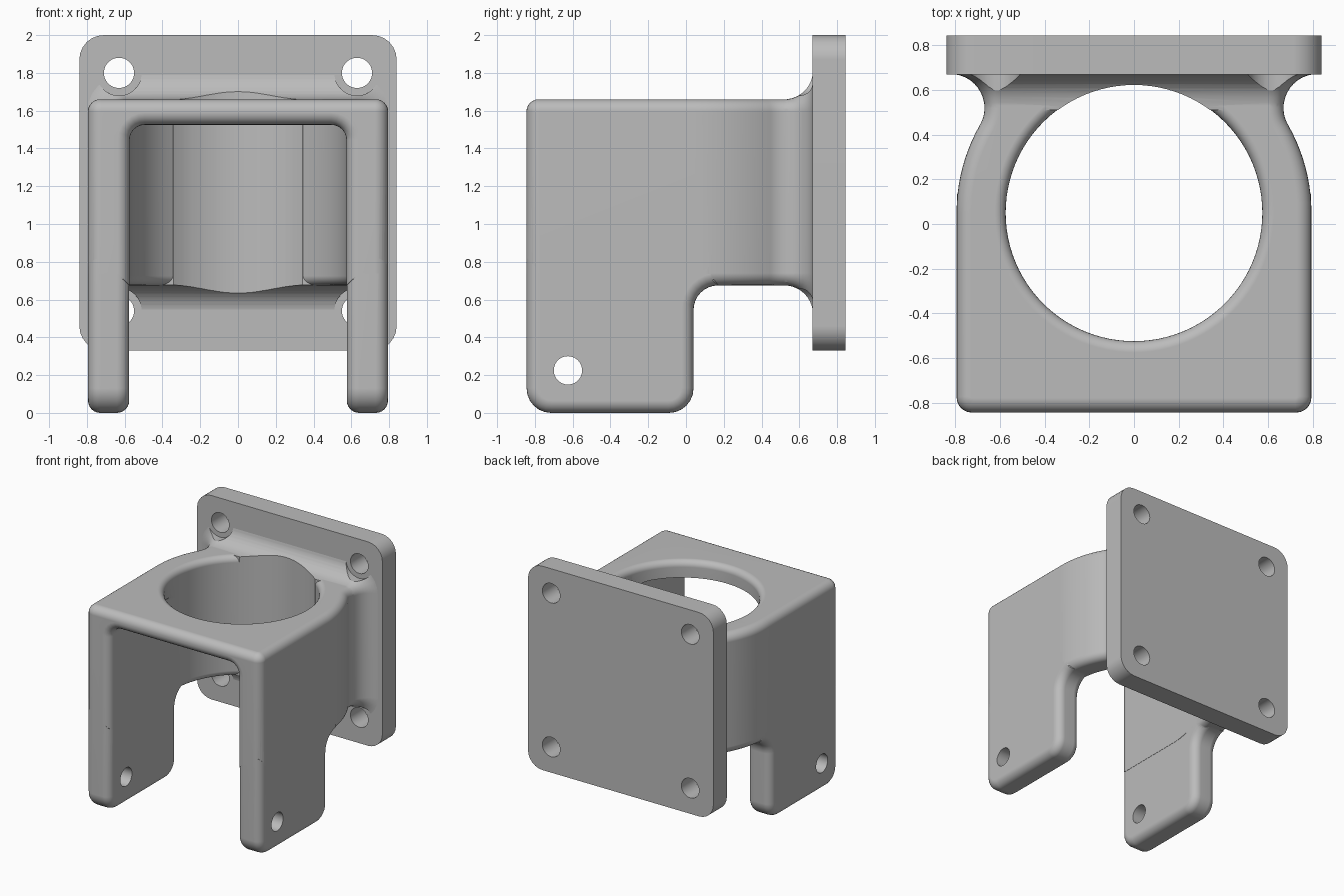
import bpy, bmesh
from math import sin, cos, pi, atan2, hypot

if "Cube" in bpy.data.objects:
    bpy.data.objects.remove(bpy.data.objects["Cube"], do_unlink=True)

grey = bpy.data.materials.new("plain_grey")
grey.use_nodes = True
grey.diffuse_color = (0.5, 0.5, 0.5, 1)
grey.node_tree.nodes["Principled BSDF"].inputs["Base Color"].default_value = (0.5, 0.5, 0.5, 1)

ROUND = 0.065     # edge rounding
STEPS = 6         # segments per quarter round
BORE_Y = 0.05     # centre of the round opening
AXES = {"x": lambda u, v, w: (w, u, v),
        "y": lambda u, v, w: (u, w, v),
        "z": lambda u, v, w: (u, v, w)}


def arc(cu, cv, r, a0, a1, n=STEPS):
    return [(cu + r * cos(a0 + (a1 - a0) * i / n), cv + r * sin(a0 + (a1 - a0) * i / n))
            for i in range(n + 1)]


def rounded_rect(half, low, high, r):
    pts = []
    for k, (u, v) in enumerate([(half - r, high - r), (r - half, high - r),
                                (r - half, low + r), (half - r, low + r)]):
        pts += arc(u, v, r, k * pi / 2, (k + 1) * pi / 2)
    return pts


def circle(cu, cv, r, n=96):
    return arc(cu, cv, r, 0, 2 * pi, n)[:-1]


def inset(pts, d):
    """Move a counter-clockwise outline inward by d."""
    out = []
    for i, (u, v) in enumerate(pts):
        (pu, pv), (qu, qv) = pts[i - 1], pts[(i + 1) % len(pts)]
        la, lb = hypot(u - pu, v - pv), hypot(qu - u, qv - v)
        au, av = (pv - v) / la, (u - pu) / la
        bu, bv = (v - qv) / lb, (qu - u) / lb
        s = d / (1 + au * bu + av * bv)
        out.append((u + (au + bu) * s, v + (av + bv) * s))
    return out


def loft(name, axis, rings):
    """Solid through a list of (outline, position along axis)."""
    bm = bmesh.new()
    rows = [[bm.verts.new(AXES[axis](u, v, w)) for u, v in pts] for pts, w in rings]
    n = len(rows[0])
    for a, b in zip(rows, rows[1:]):
        for i in range(n):
            j = (i + 1) % n
            bm.faces.new((a[i], a[j], b[j], b[i]))
    bm.faces.new(rows[0][::-1])
    bm.faces.new(rows[-1])
    bmesh.ops.recalc_face_normals(bm, faces=bm.faces[:])
    mesh = bpy.data.meshes.new(name)
    bm.to_mesh(mesh)
    bm.free()
    mesh.materials.append(grey)
    obj = bpy.data.objects.new(name, mesh)
    bpy.context.collection.objects.link(obj)
    return obj


def rounded_slab(name, axis, pts, low, high):
    """Extruded outline with rounded rims at both ends."""
    quarter = [(ROUND * (1 - sin(t)), ROUND * (1 - cos(t)))
               for t in [i * pi / 2 / STEPS for i in range(STEPS + 1)]]
    rings = [(inset(pts, d), low + h) for d, h in quarter]
    rings += [(inset(pts, d), high - h) for d, h in reversed(quarter)]
    return loft(name, axis, rings)


def combine(obj, tool, operation):
    mod = obj.modifiers.new("combine", "BOOLEAN")
    mod.operation, mod.solver, mod.object = operation, "EXACT", tool
    bpy.context.view_layer.objects.active = obj
    bpy.ops.object.modifier_apply(modifier=mod.name)
    bpy.data.objects.remove(tool, do_unlink=True)


def drill(obj, axis, u, v, r, low, high, n=48):
    pts = circle(u, v, r, n)
    combine(obj, loft("drill", axis, [(pts, low), (pts, high)]), "DIFFERENCE")


# Collar: block with a round back that necks in towards the plate
FRONT, SIDE, TOP, UNDER = -0.845, 0.795, 1.66, 0.675
FLARE, FLARE_X, FLARE_Y = 0.152, 0.822, 0.52
NECK = FLARE_X - FLARE
swing = atan2(FLARE_Y - BORE_Y, FLARE_X)
half = arc(SIDE - 0.07, FRONT + 0.07, 0.07, -pi / 2, 0)
half += arc(0, BORE_Y, SIDE, 0, swing, 10)
half += arc(FLARE_X, FLARE_Y, FLARE, pi + swing, pi, 8)[1:]
half += [(NECK, 0.75)]
outline = half + [(-u, v) for u, v in reversed(half)]
bracket = rounded_slab("bracket_body", "z", outline, UNDER, TOP)

# Slot between the legs, flared at the front
turn = [i * pi / 2 / STEPS for i in range(STEPS, -1, -1)]


def slot_section(d):
    return rounded_rect(0.574 + d, 0.3, 1.525 + d, 0.08 + d)


rings = [(slot_section(ROUND), FRONT - 0.06)]
rings += [(slot_section(ROUND * (1 - cos(t))), FRONT + ROUND * (1 - sin(t))) for t in turn]
rings += [(slot_section(0), BORE_Y - 0.01)]
combine(bracket, loft("slot", "y", rings), "DIFFERENCE")

# Round opening with softened rims
LIP, BORE = 0.05, 0.575
rims = [(BORE + LIP, UNDER - 0.06)]
rims += [(BORE + LIP * (1 - cos(t)), UNDER + LIP * (1 - sin(t))) for t in turn]
rims += [(BORE + LIP * (1 - cos(t)), TOP - LIP * (1 - sin(t))) for t in reversed(turn)]
rims += [(BORE + LIP, TOP + 0.06)]
combine(bracket, loft("bore", "z", [(circle(0, BORE_Y, r), z) for r, z in rims]), "DIFFERENCE")

# Legs with a curved rear shoulder
REAR, CURVE = 0.04, 0.13
leg = [(FRONT + 0.001, 0.82)]
leg += arc(FRONT + 0.001 + CURVE, CURVE, CURVE, pi, 1.5 * pi)
leg += arc(REAR - CURVE, CURVE, CURVE, -pi / 2, 0)
leg += arc(REAR + CURVE, UNDER - CURVE, CURVE, pi, pi / 2, 8)
leg += [(REAR + CURVE, 0.82)]
for low, high in ((0.576, 0.794), (-0.794, -0.576)):
    combine(bracket, rounded_slab("leg", "x", leg, low, high), "UNION")

# Flare that spreads from the neck onto the plate
steps = [(FLARE_Y + FLARE * sin(t), FLARE * (1 - cos(t)))
         for t in [i * pi / 20 for i in range(1, 11)]]
steps = [(FLARE_Y - 0.01, -0.003)] + steps + [(0.70, FLARE)]
flare = loft("flare", "y", [(rounded_rect(NECK + d, UNDER - d, TOP + d, ROUND + d), y)
                            for y, d in steps])
combine(bracket, flare, "UNION")

# Clear the opening through the flare, then the screw heads and leg pins
drill(bracket, "z", 0, BORE_Y, 0.573, 0.3, 2.2, 96)
bolts = [(x, z) for x in (-0.63, 0.63) for z in (0.54, 1.8)]
for x, z in bolts:
    drill(bracket, "y", x, z, 0.12, 0.4, 0.8)
drill(bracket, "x", -0.625, 0.225, 0.075, -1, 1)

# Mounting plate with four bolt holes
plate_shape = rounded_rect(0.84, 0.33, 2.0, 0.13)
plate = loft("mounting_plate", "y", [(plate_shape, 0.67), (plate_shape, 0.845)])
for x, z in bolts:
    drill(plate, "y", x, z, 0.08, 0.5, 1)

# Smooth curved faces and keep edges crisp
for obj in (bracket, plate):
    bpy.ops.object.select_all(action="DESELECT")
    obj.select_set(True)
    bpy.context.view_layer.objects.active = obj
    bpy.ops.object.shade_smooth_by_angle(angle=pi / 6)
    weighted = obj.modifiers.new("even_shading", "WEIGHTED_NORMAL")
    weighted.keep_sharp = True
